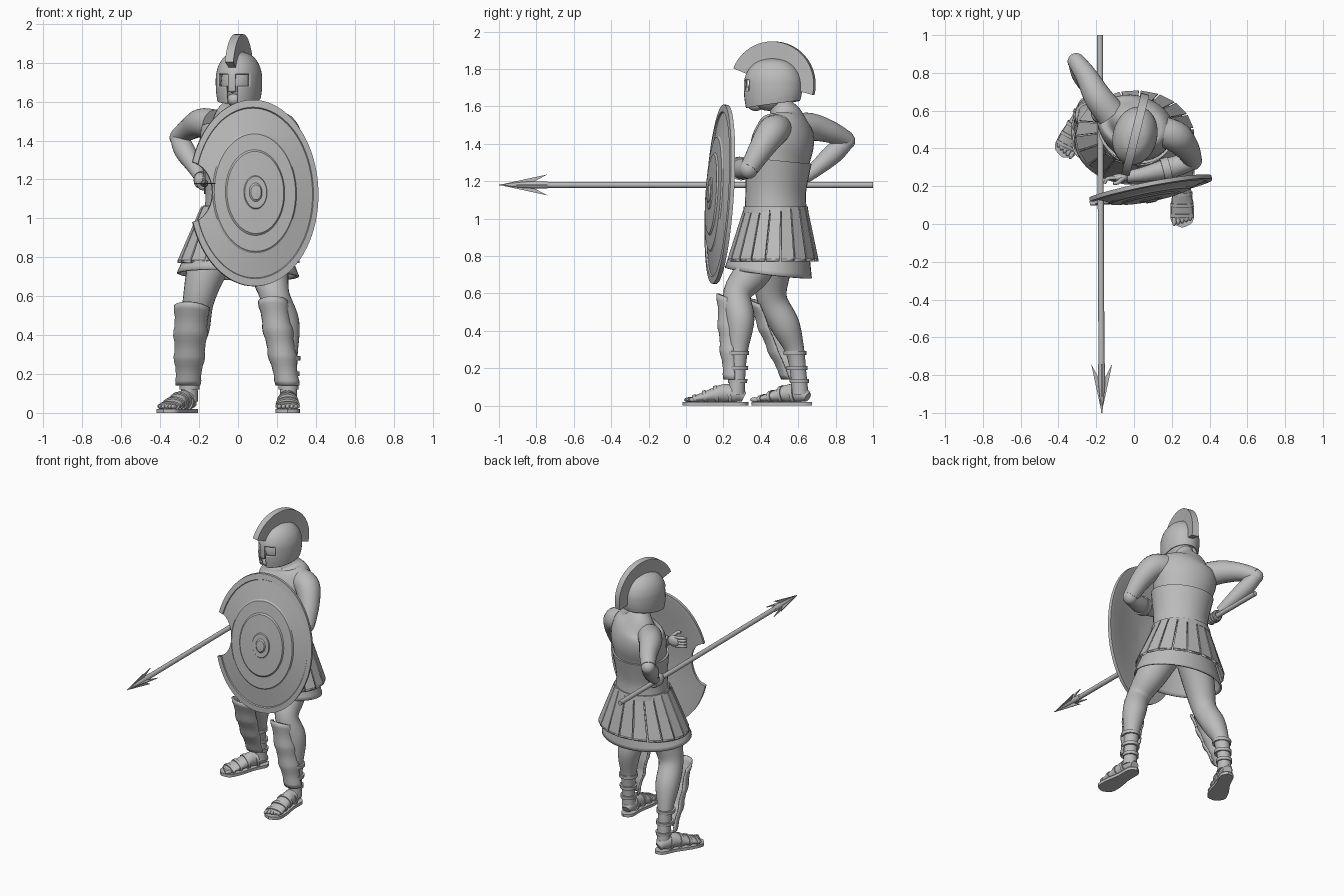
import bpy, bmesh
from math import sin, cos, pi, radians, degrees
from mathutils import Vector, Matrix

cube = bpy.data.objects.get("Cube")
if cube:
    bpy.data.objects.remove(cube, do_unlink=True)

grey = bpy.data.materials.new("plain grey")
grey.use_nodes = True
grey.diffuse_color = (0.5, 0.5, 0.5, 1)
grey.node_tree.nodes["Principled BSDF"].inputs["Base Color"].default_value = (0.5, 0.5, 0.5, 1)


def finish(ob, angle=40):
    ob.data.materials.append(grey)
    bpy.ops.object.select_all(action='DESELECT')
    ob.select_set(True)
    bpy.context.view_layer.objects.active = ob
    bpy.ops.object.shade_smooth_by_angle(angle=radians(angle))
    return ob


def build(name, verts, faces, mat=None, angle=40, solid=0, normals=True):
    me = bpy.data.meshes.new(name)
    me.from_pydata([tuple(v) for v in verts], [], faces)
    bm = bmesh.new()
    bm.from_mesh(me)
    if normals:
        bmesh.ops.recalc_face_normals(bm, faces=bm.faces)
    bm.to_mesh(me)
    bm.free()
    ob = bpy.data.objects.new(name, me)
    bpy.context.collection.objects.link(ob)
    if mat:
        ob.matrix_world = mat
    if solid:
        m = ob.modifiers.new("thickness", 'SOLIDIFY')
        m.thickness = solid
    return finish(ob, angle)


def grid_faces(rows, seg, closed=True):
    return [(r * seg + i, r * seg + (i + 1) % seg, (r + 1) * seg + (i + 1) % seg, (r + 1) * seg + i)
            for r in range(rows - 1) for i in range(seg if closed else seg - 1)]


def spline(pts, steps):
    p = [Vector(q) for q in pts]
    p = [p[0]] + p + [p[-1]]
    out = []
    for a, b, c, d in zip(p, p[1:], p[2:], p[3:]):
        for k in range(steps):
            t = k / steps
            out.append((b * 2 + (c - a) * t + (a * 2 - b * 5 + c * 4 - d) * t * t
                        + (b * 3 - a - c * 3 + d) * t ** 3) / 2)
    return out + [p[-1]]


def loft(name, pts, side=(1, 0, 0), seg=24, steps=5, cap=True, mat=None, angle=40, solid=0):
    """Smooth tube through (x, y, z, radius[, second radius]) sections."""
    rings = spline([tuple(q) + (q[3],) * (5 - len(q)) for q in pts], steps)
    verts = []
    for k, q in enumerate(rings):
        t = (rings[min(k + 1, len(rings) - 1)] - rings[max(k - 1, 0)]).to_3d().normalized()
        s = Vector(side)
        s = (s - t * s.dot(t)).normalized()
        w = t.cross(s)
        verts += [q.to_3d() + s * q[3] * cos(2 * pi * i / seg) + w * q[4] * sin(2 * pi * i / seg)
                  for i in range(seg)]
    faces = grid_faces(len(rings), seg)
    if cap:
        faces += [tuple(range(seg)), tuple(range(len(verts) - seg, len(verts)))]
    return build(name, verts, faces, mat, angle, solid)


def ball(name, loc, scale, rot=0, mat=Matrix()):
    bpy.ops.mesh.primitive_uv_sphere_add(segments=20, ring_count=12)
    ob = bpy.context.object
    ob.name = name
    ob.matrix_world = mat @ Matrix.LocRotScale(Vector(loc), Matrix.Rotation(rot, 3, 'Z'), Vector(scale))
    return finish(ob, 60)


# Torso, twisted so the left shoulder leads
TWIST = (cos(-0.35), sin(-0.35), 0)
loft("torso", [(.01, .48, 1.0, .17, .15), (.01, .48, 1.1, .17, .15), (.01, .495, 1.3, .19, .16),
               (.01, .52, 1.42, .21, .16), (.01, .53, 1.5, .19, .135), (0, .53, 1.55, .12, .09),
               (0, .51, 1.6, .066, .066), (0, .48, 1.68, .06, .06)], TWIST, 32)
loft("cuirass", [(.01, .48, 1.04, .185, .163), (.01, .48, 1.15, .18, .16), (.01, .495, 1.31, .205, .173)],
     TWIST, 32)
loft("belt", [(.01, .48, 1.03, .198, .173), (.01, .48, 1.065, .192, .168)], TWIST, 32, 1)

# Tunic skirt and hanging strips
loft("tunic_skirt", [(.01, .475, 1.06, .17, .15), (.005, .46, .88, .245, .195), (0, .44, .71, .315, .235)],
     seg=40, cap=False, solid=.01)
bm = bmesh.new()
COUNT = 19
for k in range(COUNT):
    corners = []
    for sgn, low in ((-1, 1), (1, 1), (1, 0), (-1, 0)):
        a = 2 * pi * k / COUNT + sgn * pi / COUNT * .9
        rx, ry, cy, z = (.315, .243, .465, .785) if low else (.195, .17, .48, 1.06)
        corners.append(bm.verts.new((.005 + rx * cos(a), cy + ry * sin(a), z)))
    bm.faces.new(corners)
bmesh.ops.inset_individual(bm, faces=bm.faces[:], thickness=.009, depth=-.006)
me = bpy.data.meshes.new("skirt_strips")
bm.to_mesh(me)
bm.free()
strips = bpy.data.objects.new("skirt_strips", me)
bpy.context.collection.objects.link(strips)
strips.modifiers.new("thickness", 'SOLIDIFY').thickness = .014
finish(strips, 20)

# Arms
loft("right_upper_arm", [(-.12, .58, 1.48, .08), (-.19, .67, 1.49, .074), (-.25, .78, 1.46, .058),
                         (-.305, .86, 1.42, .046)], (0, 0, 1))
ball("right_elbow", (-.305, .86, 1.415), (.047, .045, .047))
loft("right_forearm", [(-.305, .86, 1.415, .044), (-.275, .79, 1.35, .054), (-.225, .7, 1.27, .042),
                       (-.195, .63, 1.215, .032)], (1, 0, 0))
loft("left_upper_arm", [(.15, .49, 1.48, .08), (.225, .46, 1.46, .082), (.28, .4, 1.37, .066),
                        (.31, .34, 1.27, .05)], (1, 0, 0))
ball("left_elbow", (.31, .335, 1.265), (.05, .05, .052))
loft("left_forearm", [(.31, .335, 1.265, .048), (.2, .3, 1.265, .055), (.06, .265, 1.285, .04),
                      (-.04, .25, 1.3, .03)], (0, 0, 1))
loft("forearm_strap", [(.19, .295, 1.267, .063), (.15, .285, 1.27, .061)], (0, 0, 1), steps=1)

# Hands
ball("right_palm", (-.195, .59, 1.195), (.033, .05, .042))
ball("left_palm", (-.075, .245, 1.305), (.045, .022, .038))
for k in range(4):
    bpy.ops.mesh.primitive_torus_add(major_radius=.026, minor_radius=.011, major_segments=16, minor_segments=8,
                                     location=(-.177, .555 + k * .022, 1.18), rotation=(pi / 2, 0, 0))
    bpy.context.object.name = f"right_finger_{k + 1}"
    finish(bpy.context.object)
    z = 1.335 - k * .02
    loft(f"left_finger_{k + 1}", [(-.09, .245, z, .011), (-.14, .24, z + .006, .01), (-.155, .215, z, .008)],
         (0, 0, 1), 10)
loft("left_thumb", [(-.06, .24, 1.33, .013), (-.085, .22, 1.36, .011), (-.11, .215, 1.365, .008)], (0, 1, 0), 10)

# Legs
loft("left_leg", [(.11, .43, .86, .11), (.16, .36, .72, .098), (.19, .275, .6, .076), (.24, .29, .46, .076),
                  (.255, .28, .3, .052), (.26, .275, .18, .043), (.26, .27, .06, .045)])
loft("right_leg", [(-.1, .48, .86, .11), (-.165, .46, .72, .1), (-.205, .46, .57, .08), (-.225, .53, .43, .078),
                   (-.245, .58, .3, .052), (-.25, .6, .18, .043), (-.25, .61, .06, .045)])


def greave(name, top, bottom, r_top, r_low, turn):
    rows, seg = 17, 15
    verts = []
    for r in range(rows):
        t = r / (rows - 1)
        c = Vector(top).lerp(Vector(bottom), t)
        rad = r_top + (r_low - r_top) * t + .008 * sin(pi * t)
        rad += .006 if r in (0, 1, 5, 6, 10, 11, 15, 16) else 0
        for i in range(seg):
            a = radians(-90 + 180 * i / (seg - 1))
            lift = .03 * cos(a) * (1 - t) ** 4
            verts.append(c + Matrix.Rotation(turn, 3, 'Z') @ Vector((rad * sin(a), -rad * cos(a), lift)))
    build(name, verts, grid_faces(rows, seg, False), solid=.01, angle=35)


greave("left_greave", (.18, .24, .57), (.255, .262, .14), .072, .056, 0)
greave("right_greave", (-.235, .425, .54), (-.255, .575, .14), .088, .06, -.35)


# Sandalled feet, built toe towards -y from the heel
def foot(side, heel, turn, inner):
    mat = Matrix.Translation(heel) @ Matrix.Rotation(turn, 4, 'Z')
    loft(side + "_foot", [(0, -.01, .045, .03, .025), (0, -.05, .062, .042, .045), (0, -.12, .066, .046, .048),
                          (0, -.2, .05, .054, .032), (0, -.27, .036, .056, .018), (0, -.3, .03, .045, .01)], mat=mat)
    half = spline([(0, .015, 0), (.042, -.02, 0), (.045, -.12, 0), (.062, -.23, 0), (.055, -.31, 0), (0, -.34, 0)], 4)
    outline = half + [Vector((-p.x, p.y, 0)) for p in half[-2:0:-1]]
    n = len(outline)
    build(side + "_sole", outline + [p + Vector((0, 0, .02)) for p in outline],
          grid_faces(2, n) + [tuple(range(n)), tuple(range(n, 2 * n))], mat, 35)
    for k in range(5):
        x = inner * (.042 - k * .021)
        ball(f"{side}_toe_{k + 1}", (x, -.305 + k * .007, .032), (.012, .026, .013), mat=mat)
    for k, (y, z, a, b) in enumerate([(-.08, .062, .052, .055), (-.15, .06, .056, .05), (-.21, .048, .061, .037),
                                      (-.265, .036, .063, .026)]):
        loft(f"{side}_foot_strap_{k + 1}", [(0, y, z, a, b), (0, y - .018, z - .003, a, b - .003)], steps=1, mat=mat)


foot("left", (.255, .32, 0), 0, -1)
foot("right", (-.235, .66, 0), -.45, 1)
for side, x, y in (("left", .259, .276), ("right", -.249, .594)):
    for k, z in enumerate((.12, .19, .27)):
        r = .051 + .005 * k
        dy = 0 if side == "left" else -.012 * (k - 1)
        loft(f"{side}_ankle_strap_{k + 1}", [(x, y + dy, z, r), (x, y + dy, z + .022, r + .001)], steps=1)

# Head and helmet, turned a little to the right
head = Matrix.Translation((.005, .465, 0)) @ Matrix.Rotation(-.24, 4, 'Z')
ball("face", (0, -.02, 1.695), (.088, .115, .12), mat=head)
ball("nose", (0, -.137, 1.675), (.016, .022, .03), mat=head)
ball("chin", (0, -.095, 1.61), (.04, .045, .035), mat=head)
profile = spline([(1.59, .93), (1.64, .98), (1.7, 1), (1.75, .97), (1.8, .82), (1.84, .52), (1.86, .02)], 6)
SEG = 72
verts = []
for z, s in profile:
    for i in range(SEG):
        a = 2 * pi * i / SEG
        rise = .04 * (1 - cos(a)) / 2 * max(0, (1.7 - z) / .11)
        verts.append((.117 * s * sin(a), -.158 * s * cos(a), z + rise))


def is_open(face):
    c = sum((Vector(verts[i]) for i in face), Vector()) / 4
    a = degrees(abs(Vector((0, -1)).angle(Vector((c.x / .117, c.y / .158)))))
    eyes = 9 < a < 43 and 1.68 < c.z < 1.74
    mouth = a < 17 and c.z < 1.68 and not (a < 9 and c.z > 1.645)
    return eyes or mouth


build("helmet", verts, [f for f in grid_faces(len(profile), SEG) if not is_open(f)], head, 40, .01)

# Crest arching from brow to nape
verts = []
STEPS = 28
for k in range(STEPS + 1):
    a = radians(158 - 172 * k / STEPS)
    for x, r in ((-.017, .13), (.017, .13), (.022, .23), (-.022, .23)):
        verts.append((x, r * cos(a), 1.717 + r * sin(a)))
build("helmet_crest", verts, grid_faces(STEPS + 1, 4) + [(0, 1, 2, 3), tuple(range(4 * STEPS, 4 * STEPS + 4))],
      head, 30)

# Oval shield with raised rings and a cut notch
ring_profile = [(.01, -.068), (.08, -.066), (.1, -.058), (.17, -.058), (.18, -.052), (.44, -.048), (.46, -.04),
                (.63, -.036), (.65, -.028), (.91, -.006), (.92, -.014), (1, -.01), (1, .012), (.92, .012),
                (.6, -.012), (.01, -.03)]
SEG = 80
verts = [(.338 * f * cos(2 * pi * i / SEG), d, .48 * f * sin(2 * pi * i / SEG))
         for f, d in ring_profile for i in range(SEG)]
n = len(verts)
tilt = Matrix.Translation((.08, .18, 1.13)) @ Matrix.Rotation(radians(11), 4, 'Z') @ Matrix.Rotation(-.065, 4, 'X')
shield = build("shield", verts, grid_faces(len(ring_profile), SEG) + [tuple(range(SEG)), tuple(range(n - SEG, n))],
               tilt, 25)
bpy.ops.mesh.primitive_cylinder_add(vertices=40, radius=1, depth=1)
cutter = bpy.context.object
cutter.hide_render = True
cutter.matrix_world = tilt @ Matrix.LocRotScale(Vector((-.335, 0, .005)), Matrix.Rotation(pi / 2, 3, 'X'),
                                                Vector((.115, .155, .5)))
bpy.context.view_layer.update()
cut = shield.modifiers.new("notch", 'BOOLEAN')
cut.operation, cut.object = 'DIFFERENCE', cutter
bpy.context.view_layer.objects.active = shield
bpy.ops.object.modifier_apply(modifier="notch")
bpy.data.objects.remove(cutter, do_unlink=True)

# Spear with a crossed, barbed head
loft("spear_shaft", [(-.18, 1, 1.18, .016), (-.172, -.8, 1.18, .016)], seg=16, steps=1)
loft("spear_socket", [(-.172, -.74, 1.18, .018), (-.171, -.85, 1.18, .018), (-.17, -.99, 1.18, .003)], seg=12)
blade = [(0, -1), (.056, -.74), (.014, -.82), (-.014, -.82), (-.056, -.74)]
for name, turn in (("spear_blade_flat", 0), ("spear_blade_upright", pi / 2)):
    verts = [(x, y, z) for z in (-.003, .003) for x, y in blade]
    build(name, verts, grid_faces(2, 5) + [(0, 1, 2, 3, 4), (5, 6, 7, 8, 9)],
          Matrix.Translation((-.171, 0, 1.18)) @ Matrix.Rotation(turn, 4, 'Y'), 20)
